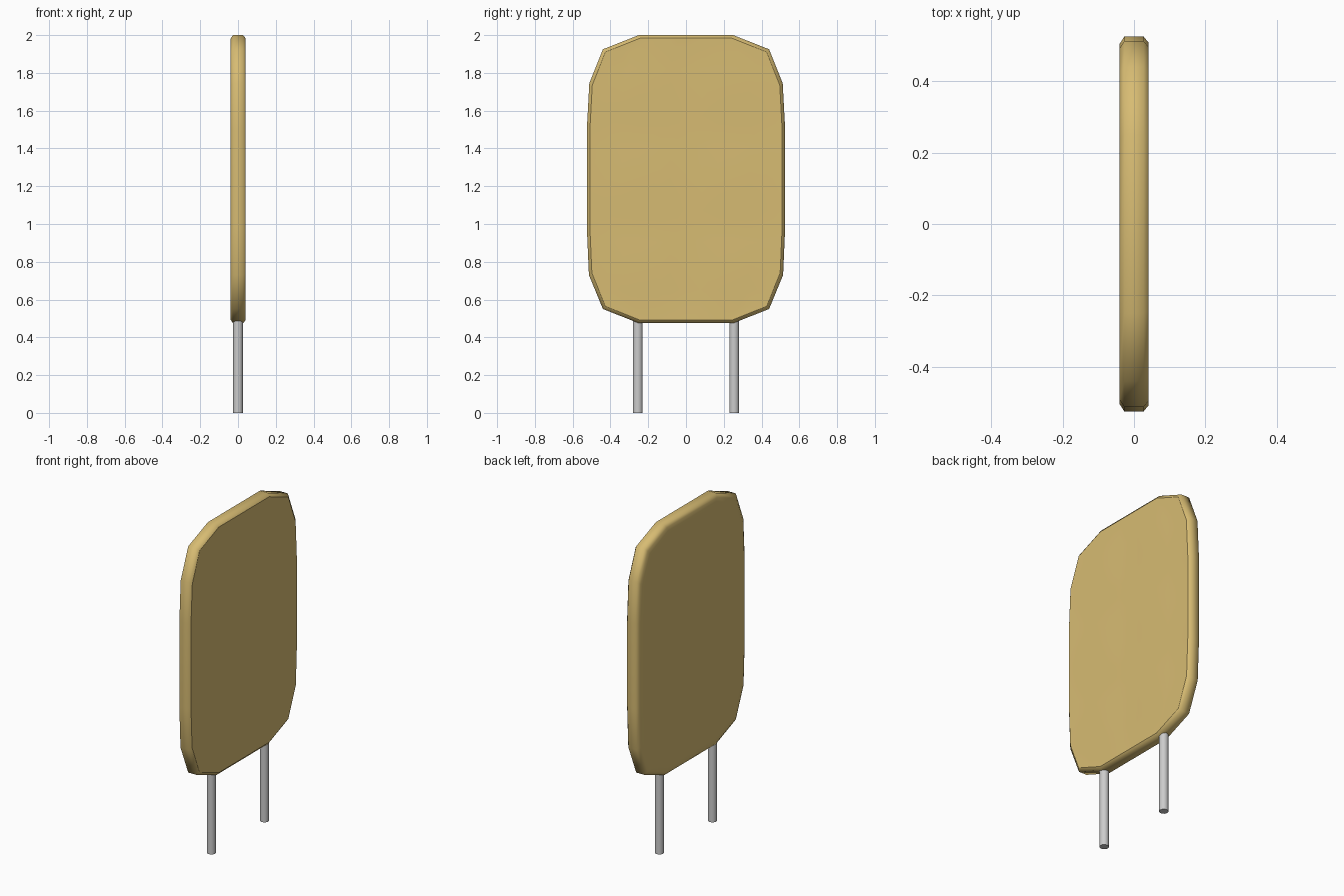
import bpy, bmesh, math

if "Cube" in bpy.data.objects:
    bpy.data.objects.remove(bpy.data.objects["Cube"])

# right half of the board outline (y, z), top to bottom
HALF = [(0.25, 2.0), (0.44, 1.925), (0.512, 1.745), (0.525, 1.5),
        (0.525, 0.98), (0.514, 0.73), (0.44, 0.55), (0.25, 0.475)]
CZ, HY, HZ = 1.2375, 0.525, 0.7625

gold = bpy.data.materials.new("gold_fabric")
gold.diffuse_color = (0.68, 0.50, 0.17, 1)
gold.use_nodes = True
gold.node_tree.nodes["Principled BSDF"].inputs["Base Color"].default_value = gold.diffuse_color


def inset(points, d):
    return [(y * (1 - d / HY), CZ + (z - CZ) * (1 - d / HZ)) for y, z in points]


def finish(bm, name, mat=None):
    bmesh.ops.recalc_face_normals(bm, faces=bm.faces)
    for f in bm.faces:
        f.smooth = True
    me = bpy.data.meshes.new(name)
    bm.to_mesh(me)
    bm.free()
    ob = bpy.data.objects.new(name, me)
    bpy.context.collection.objects.link(ob)
    if mat:
        me.materials.append(mat)
    return ob


# padded board: rounded rim, back face and tufted front face
bm = bmesh.new()
outline = HALF + [(-y, z) for y, z in reversed(HALF)]
loops = []
for x, d in [(-0.04, 0.06), (-0.04, 0.02), (-0.027, 0.0), (0.027, 0.0), (0.04, 0.016)]:
    loops.append([bm.verts.new((x, y, z)) for y, z in inset(outline, d)])
n = len(outline)
for a, b in zip(loops, loops[1:]):
    for i in range(n):
        bm.faces.new((a[i], a[(i + 1) % n], b[(i + 1) % n], b[i]))
bm.faces.new(loops[0])

# tufted face: rows span the rim outline, two columns by three rows of soft pads
edge = inset(HALF, 0.016)
rows = []
for (y0, z0), (y1, z1) in zip(edge, edge[1:]):
    steps = max(1, round((z0 - z1) / 0.085))
    rows += [(y0 + (y1 - y0) * k / steps, z0 + (z1 - z0) * k / steps) for k in range(steps)]
rows.append(edge[-1])
zt, zb = edge[0][1], edge[-1][1]
COLS = 12
grid = []
for r, (w, z) in enumerate(rows):
    line = []
    for c in range(COLS + 1):
        t = -1 + 2 * c / COLS
        pad = abs(math.sin(math.pi * t)) * abs(math.sin(3 * math.pi * (zt - z) / (zt - zb)))
        border = r in (0, len(rows) - 1) or c in (0, COLS)
        x = 0.04 if border else 0.038 + 0.003 * pad
        line.append(bm.verts.new((x, w * t, z)))
    grid.append(line)
for a, b in zip(grid, grid[1:]):
    for c in range(COLS):
        bm.faces.new((a[c], b[c], b[c + 1], a[c + 1]))
board = finish(bm, "padded_board", gold)
tuft = [p for p in board.data.polygons if len(p.vertices) == 4 and
        all(board.data.vertices[v].co.x > 0.03 for v in p.vertices)]
if sum(p.normal.x for p in tuft) < 0:
    for p in tuft:
        p.flip()

# two round support posts
for side, y in (("left", -0.255), ("right", 0.255)):
    bpy.ops.mesh.primitive_cylinder_add(vertices=16, radius=0.026, depth=0.49,
                                        location=(0, y, 0.245))
    post = bpy.context.object
    post.name = side + "_post"
    bpy.ops.object.shade_smooth_by_angle(angle=math.radians(40))
